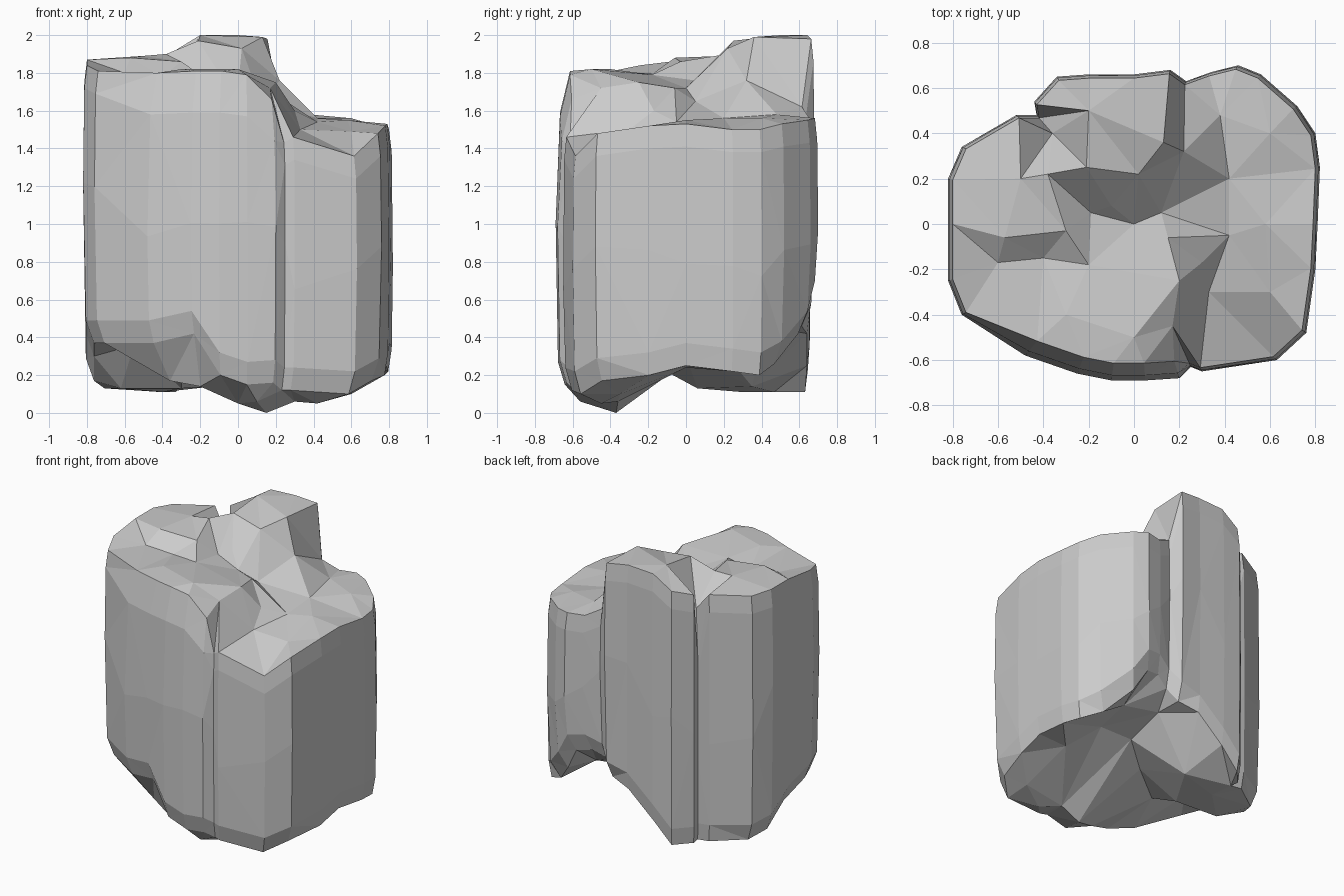
import bpy, bmesh, random
from mathutils import Vector
from mathutils.geometry import delaunay_2d_cdt

random.seed(4)

# Plan outline, counter-clockwise: x, y, top edge z, bottom edge z
OUTLINE = [
    (.82, .25, 1.50, .22), (.80, .40, 1.50, .20), (.72, .52, 1.53, .26), (.56, .66, 1.55, .42),
    (.46, .70, 1.56, .58), (.34, .67, 1.56, .60), (.23, .63, 1.62, .55), (.16, .68, 1.98, .46),
    (0, .66, 2.00, .42), (-.20, .66, 1.99, .25), (-.34, .65, 1.90, .11), (-.44, .54, 1.86, .11),
    (-.43, .48, 1.42, .11), (-.52, .48, 1.86, .12), (-.76, .34, 1.86, .13), (-.82, .20, 1.87, .17),
    (-.82, 0, 1.87, .30), (-.82, -.25, 1.84, .37), (-.76, -.40, 1.81, .37), (-.48, -.58, 1.80, .37),
    (-.25, -.66, 1.81, .42), (-.10, -.69, 1.81, .20), (.05, -.69, 1.79, .15), (.20, -.68, 1.66, .16),
    (.25, -.63, 1.43, .12), (.30, -.65, 1.46, .12), (.63, -.60, 1.36, .10), (.76, -.48, 1.48, .17),
    (.80, -.20, 1.52, .20), (.81, 0, 1.53, .25),
]

# Broken upper surface: tall slab at the back, stepped column at the left, low column at the right
TOP = [
    (-.30, -.40, 1.82), (0, -.50, 1.82), (-.60, -.17, 1.80), (-.40, -.15, 1.78), (-.20, -.18, 1.79),
    (0, 0, 1.72), (.15, -.06, 1.72), (.20, -.25, 1.75), (.30, -.17, 1.60), (.17, -.45, 1.72),
    (-.57, -.06, 1.88), (-.30, -.03, 1.86), (-.19, .05, 1.76), (-.50, .20, 1.89), (-.38, .22, 1.90),
    (-.21, .25, 1.97), (-.20, .50, 2.0), (-.36, .40, 1.70), (-.10, .08, 1.80), (.02, .22, 1.93),
    (.13, .36, 1.99), (.12, .05, 1.65), (.22, .32, 1.76), (.38, .48, 1.58), (.42, .20, 1.56),
    (.42, -.05, 1.54), (.33, -.30, 1.50), (.58, 0, 1.55), (.60, .40, 1.56), (.60, -.30, 1.49),
]

# Underside: low front foot, low back left tongue, hollow towards the back right
BOTTOM = [
    (.15, -.37, 0), (0, -.42, .05), (.30, -.36, .06), (.42, -.45, .05), (.60, -.35, .10),
    (.57, 0, .24), (.40, .15, .38), (.15, .15, .38), (.42, .40, .42), (.15, .42, .46),
    (-.05, 0, .30), (-.13, .35, .14), (-.40, .30, .11), (-.62, .08, .13), (-.30, .06, .13),
    (-.36, -.42, .17), (-.20, -.50, .14), (-.55, -.15, .36), (-.30, -.18, .26), (.10, -.56, .06),
]


def top_inset(x, y):
    return .11 if y < -.5 and x < .24 else .025


def bottom_inset(x, y):
    if x > .1 and y > .5:
        return .10
    return .07 if y < -.4 or x < -.6 else .03


def cap(bm, ring, points):
    """Triangulate a ring of vertices together with interior points."""
    verts = ring + [bm.verts.new(p) for p in points]
    n = len(ring)
    edges = [(i, (i + 1) % n) for i in range(n)]
    _, _, faces, origin, _, _ = delaunay_2d_cdt(
        [Vector(v.co[:2]) for v in verts], edges, [], 1, 1e-5)
    for f in faces:
        bm.faces.new([verts[origin[i][0]] for i in f])


bm = bmesh.new()

# Side walls: rings from the bottom edge to the top edge
rings = [[] for _ in range(5)]
for x, y, zt, zb in OUTLINE:
    ti, bi = top_inset(x, y), bottom_inset(x, y)
    low, high = zb + .12, zt - (.22 if ti > .1 else .12)
    mid = low + (high - low) * random.uniform(.35, .65)
    levels = [(zb, bi), (low, bi * .25), (mid, 0), (high, ti * .3), (zt, ti)]
    for ring, (z, inset) in zip(rings, levels):
        s = 1 - inset
        ring.append(bm.verts.new((x * s, y * s, z)))
count = len(OUTLINE)
for lower, upper in zip(rings, rings[1:]):
    for i in range(count):
        j = (i + 1) % count
        bm.faces.new((lower[i], lower[j], upper[j], upper[i]))

# Upper and lower broken surfaces
cap(bm, rings[-1], TOP)
cap(bm, rings[0], BOTTOM)

bmesh.ops.triangulate(bm, faces=[f for f in bm.faces if len(f.verts) > 3])
bmesh.ops.recalc_face_normals(bm, faces=bm.faces)
mesh = bpy.data.meshes.new("rock")
bm.to_mesh(mesh)
bm.free()
rock = bpy.data.objects.new("rock", mesh)
bpy.context.collection.objects.link(rock)
